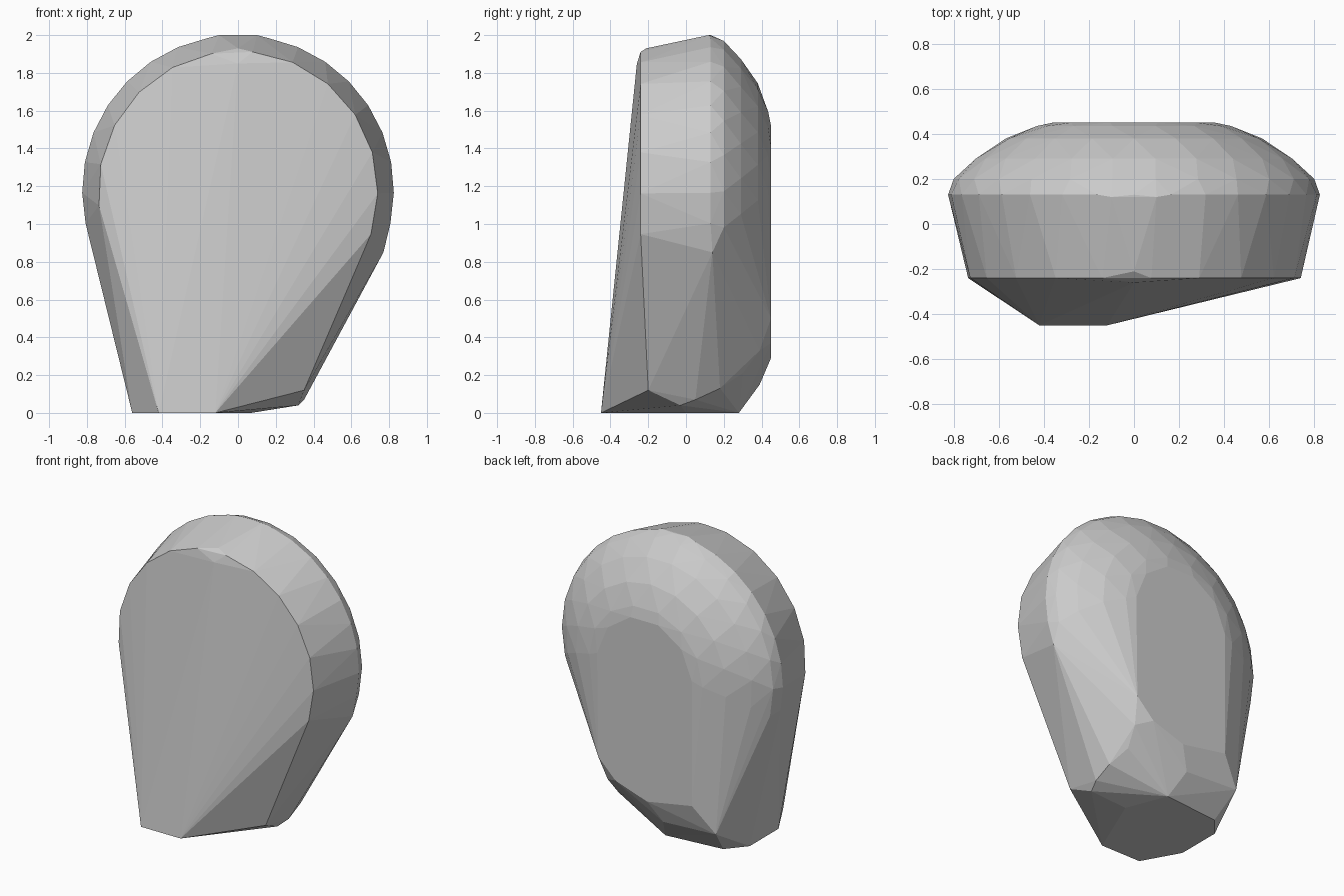
import bpy, bmesh, math

if "Cube" in bpy.data.objects:
    bpy.data.objects.remove(bpy.data.objects["Cube"])

CENTRE_Z = 1.175
points = []


def arc(y, radius, start, end, count, x_scale=1.0):
    """Add an arc of rim points around the rounded head, at depth y."""
    for i in range(count):
        a = math.radians(start + (end - start) * i / (count - 1))
        points.append((radius * x_scale * math.cos(a), y,
                       CENTRE_Z + radius * math.sin(a)))


# Front rim, then the widest band
arc(-0.24, 0.74, -18, 186, 13)
points.append((0.0, -0.21, 1.93))
points.append((0.0, -0.26, 1.85))
arc(0.13, 0.825, -12, 192, 19)
points += [(0.77, 0.14, 0.85), (0.1, 0.12, 2.0), (-0.1, 0.12, 2.0)]

# Rounded back, closing in to the flat rear face
for y, radius, start, end, count in [(0.20, 0.80, -14, 194, 16),
                                     (0.29, 0.705, -10, 190, 14),
                                     (0.38, 0.57, -5, 185, 11),
                                     (0.435, 0.43, 0, 180, 8),
                                     (0.45, 0.36, 5, 175, 6)]:
    arc(y, radius, start, end, count)

# Lower corners of the flat rear face
points += [(0.35, 0.45, 0.50), (0.22, 0.45, 0.37), (-0.02, 0.45, 0.29),
           (-0.36, 0.45, 0.35), (-0.50, 0.39, 0.17), (-0.1, 0.39, 0.15)]

# Rounded lower right edge
points += [(0.35, -0.20, 0.12), (0.35, 0.05, 0.07), (0.32, -0.03, 0.04),
           (0.35, 0.18, 0.13), (0.30, 0.30, 0.21), (0.32, 0.39, 0.33)]

# Flat base
points += [(x, y, 0.0) for x, y in [(-0.42, -0.45), (-0.12, -0.45),
                                    (-0.56, -0.20), (-0.56, 0.11),
                                    (-0.45, 0.24), (-0.04, 0.28),
                                    (0.07, 0.0)]]

# Wrap every section in one faceted shell
bm = bmesh.new()
for p in points:
    bm.verts.new(p)
result = bmesh.ops.convex_hull(bm, input=bm.verts)
loose = [v for v in bm.verts if not v.link_faces]
bmesh.ops.delete(bm, geom=loose, context='VERTS')
bmesh.ops.dissolve_limit(bm, angle_limit=math.radians(1),
                         verts=bm.verts, edges=bm.edges)
bmesh.ops.recalc_face_normals(bm, faces=bm.faces)

mesh = bpy.data.meshes.new("faceted_stone")
bm.to_mesh(mesh)
bm.free()
bpy.context.collection.objects.link(bpy.data.objects.new("faceted_stone", mesh))
